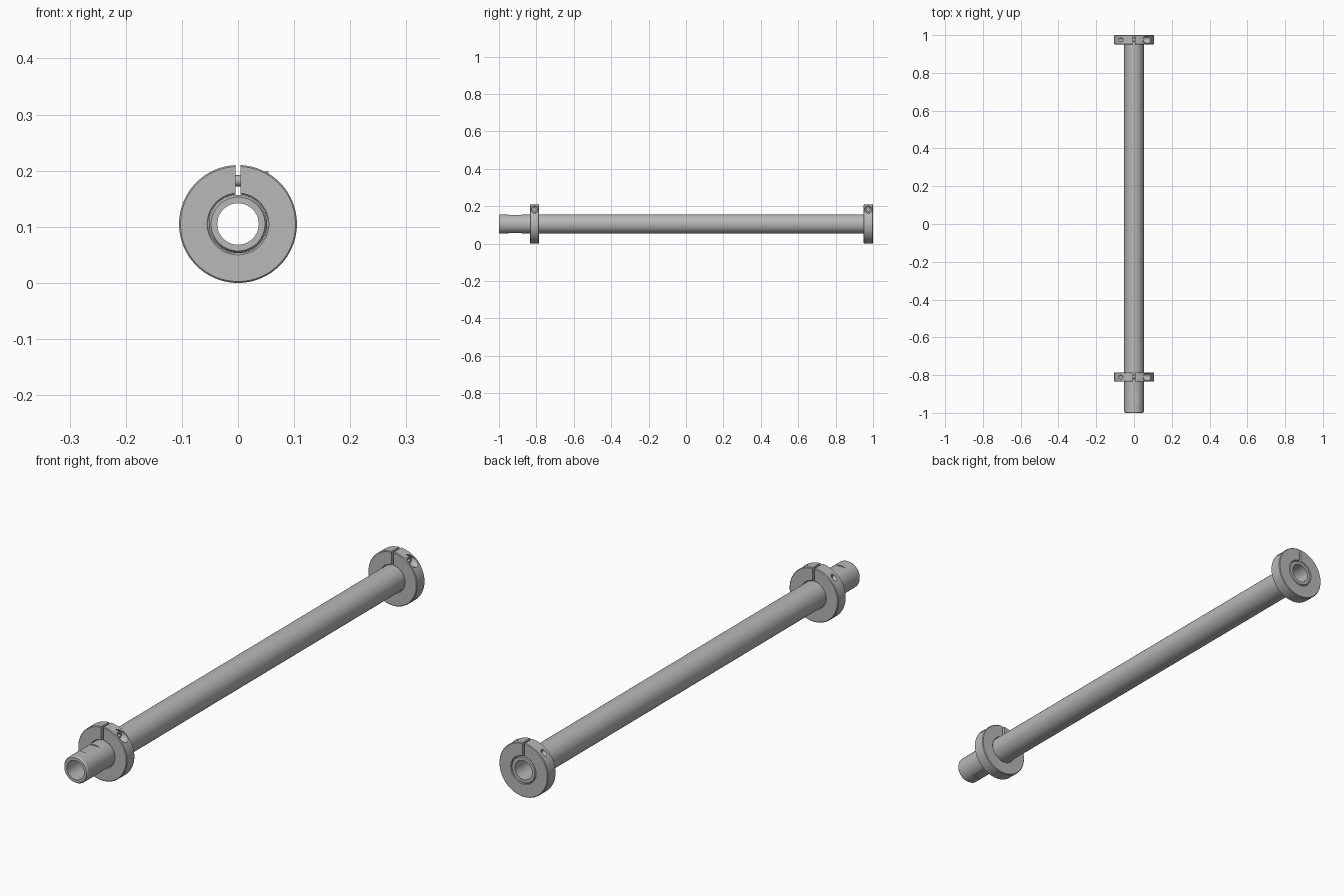
import bpy
import bmesh
from math import pi
from mathutils import Matrix

CENTRE = 0.105       # height of the shaft axis
SCREW_Z = 0.182      # height of the clamp screw axis

if "Cube" in bpy.data.objects:
    bpy.data.objects.remove(bpy.data.objects["Cube"])

steel = bpy.data.materials.new("grey steel")
colour = (0.48, 0.48, 0.48, 1)
steel.diffuse_color = colour
steel.use_nodes = True
steel.node_tree.nodes["Principled BSDF"].inputs["Base Color"].default_value = colour


def make_object(name, bm):
    bmesh.ops.recalc_face_normals(bm, faces=bm.faces[:])
    mesh = bpy.data.meshes.new(name)
    bm.to_mesh(mesh)
    bm.free()
    mesh.materials.append(steel)
    obj = bpy.data.objects.new(name, mesh)
    bpy.context.collection.objects.link(obj)
    return obj


def revolve(name, profile, steps=96):
    """Spin a closed (radius, y) loop round the shaft axis."""
    bm = bmesh.new()
    verts = [bm.verts.new((r, y, CENTRE)) for r, y in profile]
    edges = [bm.edges.new((v, verts[i - 1])) for i, v in enumerate(verts)]
    bmesh.ops.spin(bm, geom=verts + edges, cent=(0, 0, CENTRE), axis=(0, 1, 0),
                   angle=2 * pi, steps=steps, use_merge=True)
    bmesh.ops.remove_doubles(bm, verts=bm.verts[:], dist=1e-5)
    return make_object(name, bm)


def rod(name, radius, x0, x1, y, sides=32):
    """Cylinder along x at the clamp screw height."""
    bm = bmesh.new()
    place = Matrix.Translation(((x0 + x1) / 2, y, SCREW_Z)) @ Matrix.Rotation(pi / 2, 4, "Y")
    bmesh.ops.create_cone(bm, cap_ends=True, segments=sides, radius1=radius,
                          radius2=radius, depth=x1 - x0, matrix=place)
    return make_object(name, bm)


def box(name, centre, size):
    bm = bmesh.new()
    bmesh.ops.create_cube(bm, size=1, matrix=Matrix.Translation(centre) @ Matrix.Diagonal((*size, 1)))
    return make_object(name, bm)


def cut(target, cutter):
    cutter.hide_render = True
    mod = target.modifiers.new("cut", "BOOLEAN")
    mod.operation = "DIFFERENCE"
    mod.solver = "EXACT"
    mod.object = cutter
    bpy.context.view_layer.objects.active = target
    bpy.ops.object.modifier_apply(modifier=mod.name)
    bpy.data.objects.remove(cutter)


def smooth(obj):
    bpy.ops.object.select_all(action="DESELECT")
    obj.select_set(True)
    bpy.context.view_layer.objects.active = obj
    bpy.ops.object.shade_smooth_by_angle(angle=pi / 6)


# Hollow shaft with chamfered ends and two spanner flats near the front
shaft = revolve("hollow_shaft", [(0.037, -1), (0.048, -1), (0.052, -0.994),
                                 (0.052, 0.996), (0.049, 1), (0.037, 1)])
for side in (-1, 1):
    cut(shaft, box("flat_cutter", (0, -0.915, CENTRE + side * 0.068), (0.2, 0.07, 0.04)))
smooth(shaft)

# Split clamp collars, each with its recessed screw
for label, y in (("front", -0.81), ("back", 0.975)):
    outer, bore, half, bevel = 0.105, 0.0525, 0.025, 0.0025
    collar = revolve(label + "_collar", [
        (bore + bevel, y - half), (outer - bevel, y - half), (outer, y - half + bevel),
        (outer, y + half - bevel), (outer - bevel, y + half), (bore + bevel, y + half),
        (bore, y + half - bevel), (bore, y - half + bevel)])
    cut(collar, box("slot_cutter", (0, y, CENTRE + 0.08), (0.009, 0.1, 0.1)))
    cut(collar, rod("counterbore_cutter", 0.019, 0.036, 0.15, y))
    cut(collar, rod("screw_hole_cutter", 0.01, -0.15, 0.05, y))
    smooth(collar)

    smooth(rod(label + "_screw_shank", 0.0099, -0.058, 0.04, y))
    head = rod(label + "_screw_head", 0.0165, 0.036, 0.054, y)
    cut(head, rod("socket_cutter", 0.009, 0.045, 0.1, y, sides=6))
    smooth(head)
